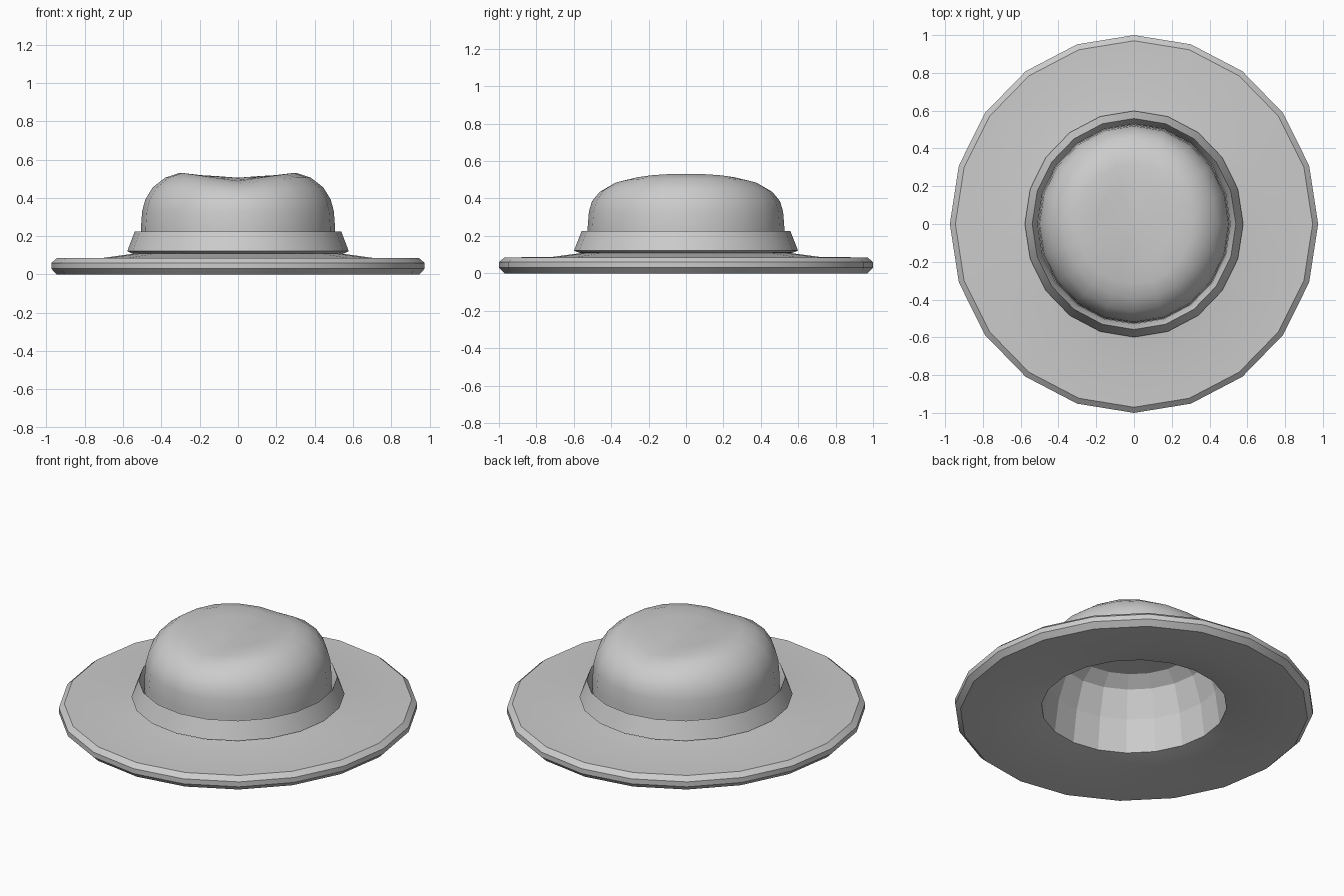
import bpy, bmesh, math

if "Cube" in bpy.data.objects:
    bpy.data.objects.remove(bpy.data.objects["Cube"])

SIDES = 20


def lathe(name, profile, ax, ay, closed=False, shape=None, smooth=True, angle=30):
    """Spin (radius, z) points into a 20-sided elliptical shell; radius 0 becomes a pole."""
    bm = bmesh.new()
    rings = []
    for i, (r, z) in enumerate(profile):
        ring = []
        for s in range(1 if r == 0 else SIDES):
            a = 2 * math.pi * s / SIDES
            x, y = r * ax * math.sin(a), r * ay * math.cos(a)
            ring.append(bm.verts.new((x, y, shape(x, y, z, i) if shape else z)))
        rings.append(ring)
    pairs = list(zip(rings, rings[1:]))
    if closed:
        pairs.append((rings[-1], rings[0]))
    for lo, hi in pairs:
        for s in range(SIDES):
            n = (s + 1) % SIDES
            if len(hi) == 1:
                bm.faces.new((lo[s], lo[n], hi[0]))
            else:
                bm.faces.new((lo[s], lo[n], hi[n], hi[s]))
    bmesh.ops.recalc_face_normals(bm, faces=bm.faces)
    mesh = bpy.data.meshes.new(name)
    bm.to_mesh(mesh)
    bm.free()
    ob = bpy.data.objects.new(name, mesh)
    bpy.context.collection.objects.link(ob)
    if smooth:
        bpy.ops.object.select_all(action='DESELECT')
        ob.select_set(True)
        bpy.context.view_layer.objects.active = ob
        bpy.ops.object.shade_smooth_by_angle(angle=math.radians(angle))
    return ob


# Wide brim: bevelled rim, both faces rising gently towards the crown
lathe("brim", [(0.517, 0.045), (0.72, 0.002), (0.97, 0.0), (1.0, 0.03), (1.0, 0.06),
               (0.97, 0.085), (0.72, 0.087), (0.51, 0.115)], 0.975, 1.0)

# Flared hat band, its inner face sloping down to meet the crown
lathe("hat_band", [(0.52, 0.108), (0.565, 0.11), (0.59, 0.122), (0.55, 0.225),
                   (0.52, 0.16)], 0.98, 1.015, closed=True)

# Crown with a shallow front-to-back crease, deepest at its two ends
CREASE = [0, 0, 0, 0.005, 0.02, 0.034, 0.042, 0.032, 0.026, 0.025]


def crease(x, y, z, i):
    return z - CREASE[i] * max(0, 1 - abs(x) / 0.29)


lathe("crown", [(0.515, 0.10), (0.515, 0.24), (0.508, 0.33), (0.492, 0.39), (0.452, 0.455),
                (0.385, 0.506), (0.31, 0.53), (0.20, 0.529), (0.10, 0.53), (0, 0.53)],
      0.985, 1.022, shape=crease, angle=60)

# Faceted hollow inside the crown
inner = lathe("crown_lining", [(0.517, 0.045), (0.49, 0.24), (0.435, 0.40),
                               (0.36, 0.455), (0, 0.475)], 0.975, 1.0, smooth=False)
inner.data.flip_normals()
